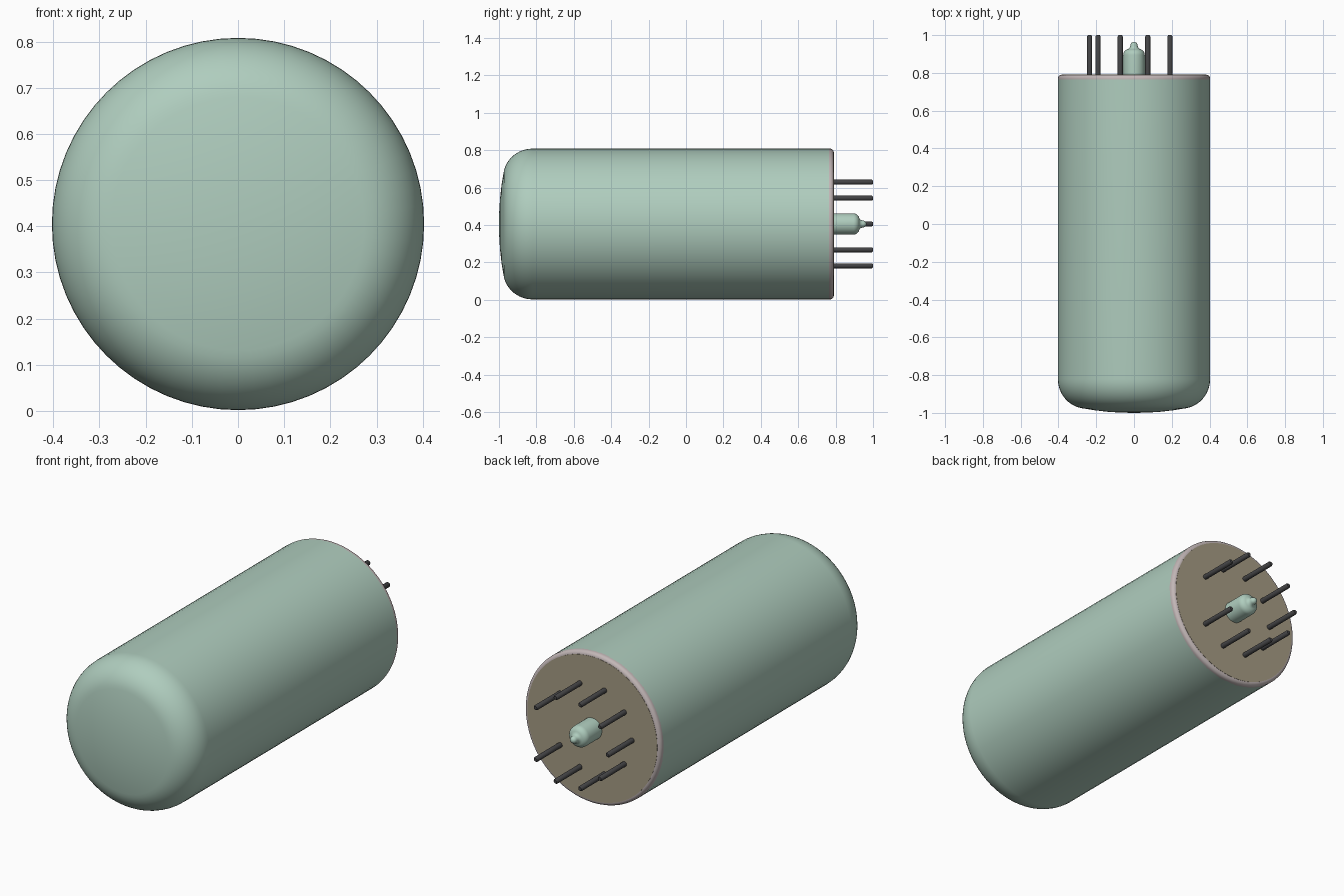
import bpy, bmesh, math

cube = bpy.data.objects.get("Cube")
if cube:
    bpy.data.objects.remove(cube, do_unlink=True)

AXIS_Z = 0.405      # height of the tube's long axis
RADIUS = 0.403
BASE_Y = 0.79       # back face of the base


def material(name, rgb):
    m = bpy.data.materials.new(name)
    m.use_nodes = True
    m.diffuse_color = (*rgb, 1)
    bsdf = m.node_tree.nodes["Principled BSDF"]
    bsdf.inputs["Base Color"].default_value = (*rgb, 1)
    bsdf.inputs["Roughness"].default_value = 0.5
    return m


glass = material("pale green glass", (0.43, 0.61, 0.515))
rim = material("pinkish grey rim", (0.54, 0.47, 0.47))
tan = material("tan base", (0.38, 0.33, 0.23))
metal = material("dark metal", (0.058, 0.058, 0.061))


def arc(r, y, rad_r, rad_y, a0, a1, steps):
    """Points of an elliptical corner around (r, y), angles in degrees."""
    pts = []
    for i in range(steps + 1):
        a = math.radians(a0 + (a1 - a0) * i / steps)
        pts.append((r + rad_r * math.cos(a), y + rad_y * math.sin(a)))
    return pts


def lathe(name, profile, mat, segments=64, x=0.0, z=AXIS_Z, angle=35):
    """Revolve (radius, y) points around a line parallel to the y axis."""
    bm = bmesh.new()
    verts = [bm.verts.new((r, y, 0)) for r, y in profile]
    edges = [bm.edges.new(pair) for pair in zip(verts, verts[1:])]
    bmesh.ops.spin(bm, geom=verts + edges, cent=(0, 0, 0), axis=(0, 1, 0),
                   angle=2 * math.pi, steps=segments, use_duplicate=False)
    bmesh.ops.remove_doubles(bm, verts=bm.verts, dist=1e-5)
    bmesh.ops.recalc_face_normals(bm, faces=bm.faces)
    mesh = bpy.data.meshes.new(name)
    bm.to_mesh(mesh)
    bm.free()
    mesh.materials.append(mat)
    obj = bpy.data.objects.new(name, mesh)
    obj.location = (x, 0, z)
    bpy.context.collection.objects.link(obj)
    bpy.ops.object.select_all(action='DESELECT')
    obj.select_set(True)
    bpy.context.view_layer.objects.active = obj
    bpy.ops.object.shade_smooth_by_angle(angle=math.radians(angle))
    return obj


# Glass envelope: shallow dome, rounded shoulder, straight wall
dome = [(0, -1.0), (0.07, -0.9985), (0.14, -0.994), (0.21, -0.986)]
shoulder = arc(RADIUS - 0.15, -0.82, 0.15, 0.157, -82, 0, 12)
lathe("glass_envelope", dome + shoulder + [(RADIUS, 0.765)], glass)

# Rounded rim around the base
lathe("base_rim", [(RADIUS, 0.762)] + arc(RADIUS - 0.02, BASE_Y - 0.02, 0.02, 0.02, 0, 90, 6)
      + [(0.37, BASE_Y)], rim)

# Flat base plate
lathe("base_plate", [(0.384, 0.77), (0.384, BASE_Y + 0.001), (0, BASE_Y + 0.001)], tan)

# Sealed glass tip in the middle of the base
tip = ([(0.057, 0.78)] + arc(0.022, 0.895, 0.035, 0.033, 0, 80, 6)
       + [(0.021, 0.936)] + arc(0, 0.945, 0.019, 0.02, 0, 90, 5))
lathe("exhaust_tip", tip, glass, segments=32, angle=50)

# Nine pins on a ten-place circle, with the gap on the +x side
for i in range(1, 10):
    a = i * math.tau / 10
    lathe(f"pin_{i}", [(0.0135, 0.78), (0.0135, 0.993), (0.009, 1.0), (0, 1.0)], metal,
          segments=16, x=0.235 * math.cos(a), z=AXIS_Z + 0.235 * math.sin(a), angle=50)
